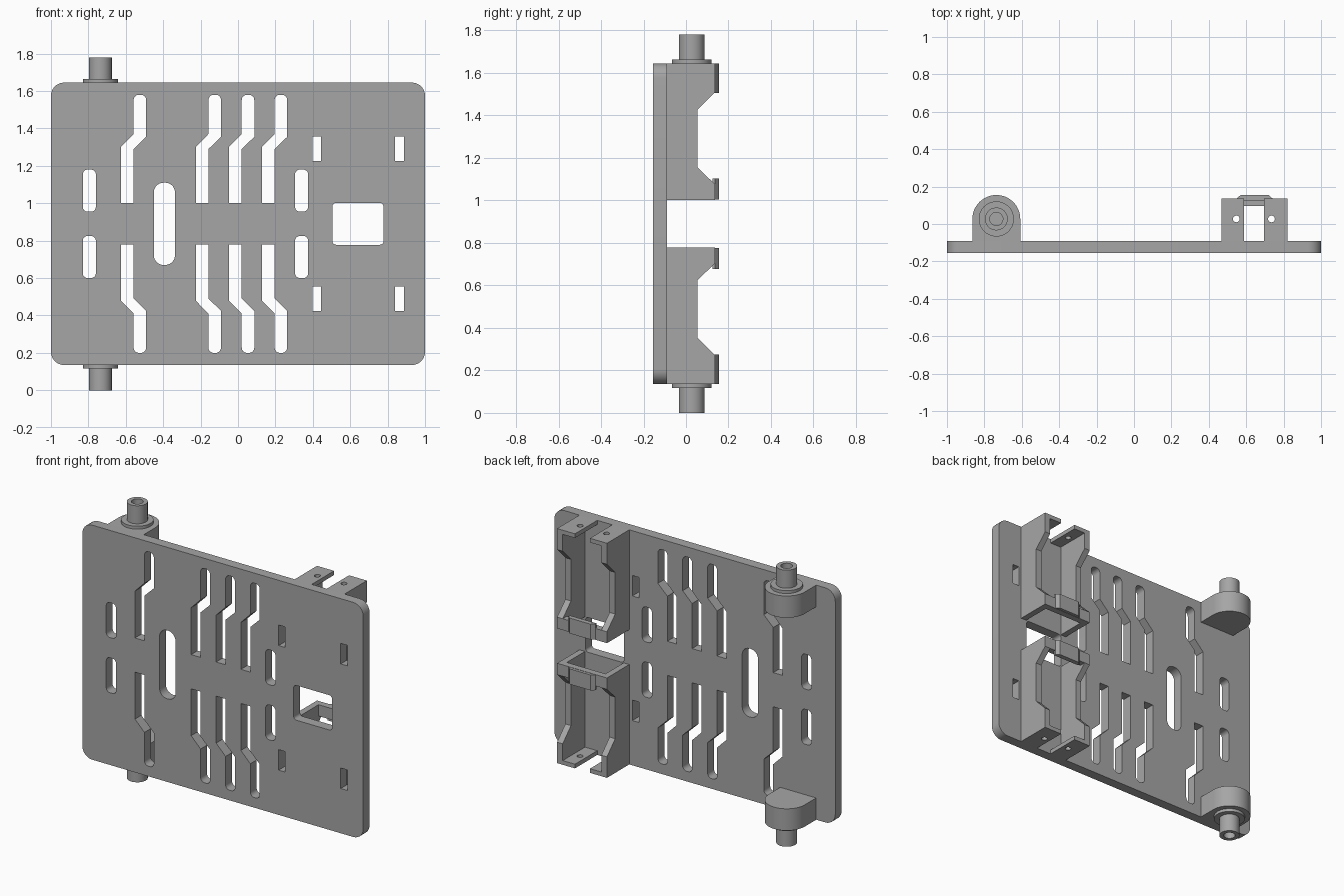
import bpy, bmesh, math
from mathutils import Matrix, Vector

cube = bpy.data.objects.get("Cube")
if cube:
    bpy.data.objects.remove(cube)

HEIGHT = 1.78            # overall height, mirrored about its middle
TOP, BOTTOM = 1.645, 0.135
FRONT, BACK = -0.155, -0.09

grey = bpy.data.materials.new("matte grey")
grey.use_nodes = True
grey.diffuse_color = (0.38, 0.38, 0.38, 1)
grey.node_tree.nodes["Principled BSDF"].inputs["Base Color"].default_value = (0.38, 0.38, 0.38, 1)

# Drawing planes: columns give where u, v and the extrusion go
PLANES = {
    "XZ": Matrix(((1, 0, 0, 0), (0, 0, 1, 0), (0, 1, 0, 0), (0, 0, 0, 1))),
    "YZ": Matrix(((0, 0, 1, 0), (1, 0, 0, 0), (0, 1, 0, 0), (0, 0, 0, 1))),
    "XY": Matrix.Identity(4),
}
FLIP = Matrix.Translation((0, 0, HEIGHT)) @ Matrix.Diagonal((1, 1, -1, 1))


def rounded(points, steps=7):
    """Outline from (u, v, radius); radii apply to right-angled corners."""
    out = []
    for i, (u, v, r) in enumerate(points):
        p = Vector((u, v))
        if not r:
            out.append(p)
            continue
        a = (Vector(points[i - 1][:2]) - p).normalized()
        b = (Vector(points[(i + 1) % len(points)][:2]) - p).normalized()
        for k in range(steps + 1):
            t = k / steps * math.pi / 2
            out.append(p + r * (a * (1 - math.sin(t)) + b * (1 - math.cos(t))))
    return out


def box(u0, v0, u1, v1, r=0):
    return rounded([(u0, v0, r), (u1, v0, r), (u1, v1, r), (u0, v1, r)])


def circle(u, v, r, n=40):
    return [Vector((u + r * math.cos(2 * math.pi * k / n),
                    v + r * math.sin(2 * math.pi * k / n))) for k in range(n)]


def add_mesh(name, bm):
    bmesh.ops.recalc_face_normals(bm, faces=bm.faces)
    mesh = bpy.data.meshes.new(name)
    bm.to_mesh(mesh)
    mesh.materials.clear()
    mesh.materials.append(grey)
    obj = bpy.data.objects.new(name, mesh)
    bpy.context.collection.objects.link(obj)
    bpy.ops.object.select_all(action="DESELECT")
    obj.select_set(True)
    bpy.context.view_layer.objects.active = obj
    bpy.ops.object.shade_smooth_by_angle(angle=math.radians(30))


def prism(name, loops, plane, lo, hi, mirrored=True):
    """Extrude an outline (first loop) with holes (other loops)."""
    curve = bpy.data.curves.new(name + "_outline", "CURVE")
    curve.dimensions = "2D"
    curve.fill_mode = "BOTH"
    curve.extrude = (hi - lo) / 2
    for loop in loops:
        spline = curve.splines.new("POLY")
        spline.points.add(len(loop) - 1)
        for point, co in zip(spline.points, loop):
            point.co = (co[0], co[1], 0, 1)
        spline.use_cyclic_u = True
    helper = bpy.data.objects.new(name + "_outline", curve)
    bpy.context.collection.objects.link(helper)
    graph = bpy.context.evaluated_depsgraph_get()
    source = bpy.data.meshes.new_from_object(helper.evaluated_get(graph))
    bpy.data.objects.remove(helper)

    bm = bmesh.new()
    bm.from_mesh(source)
    bpy.data.meshes.remove(source)
    bmesh.ops.remove_doubles(bm, verts=bm.verts, dist=0.0002)
    bm.transform(PLANES[plane] @ Matrix.Translation((0, 0, (lo + hi) / 2)))
    add_mesh("upper_" + name if mirrored else name, bm)
    if mirrored:
        bm.transform(FLIP)
        add_mesh("lower_" + name, bm)
    bm.free()


def flipped(loop):
    return [(u, HEIGHT - v) for u, v in loop]


# Plate cutouts: cranked slots, short slots and small windows in mirrored pairs
pairs = []
for x in (-0.625, -0.225, -0.047, 0.129):
    a, b, c = x, x + 0.067, x + 0.134
    pairs.append(rounded([(a, 1.0, 0), (b, 1.0, 0), (b, 1.29, 0), (c, 1.355, 0),
                          (c, 1.58, 0.028), (b, 1.58, 0.028), (b, 1.37, 0), (a, 1.302, 0)]))
for x in (-0.83, 0.305):
    pairs.append(box(x, 0.955, x + 0.07, 1.18, 0.026))
for x in (0.398, 0.84):
    pairs.append(box(x, 1.225, x + 0.047, 1.357))
holes = pairs + [flipped(loop) for loop in pairs]
holes.append(box(-0.45, 0.67, -0.337, 1.11, 0.052))
holes.append(box(0.505, 0.778, 0.778, 1.002, 0.02))
plate = box(-1, BOTTOM, 1, TOP, 0.07)
prism("mounting_plate", [plate] + holes, "XZ", FRONT, BACK, mirrored=False)

# Hinge bosses with collars and hollow pins
hx, hy, hr = -0.736, 0.027, 0.128
arch = [(hx + hr, BACK)]
arch += [(hx + hr * math.cos(math.pi * k / 24), hy + hr * math.sin(math.pi * k / 24))
         for k in range(25)]
arch.append((hx - hr, BACK))
bore = circle(hx, hy, 0.035)
prism("hinge_boss", [arch], "XY", 1.505, TOP)
prism("hinge_collar", [circle(hx, hy, 0.094), bore], "XY", TOP, 1.664)
prism("hinge_pin", [circle(hx, hy, 0.061), bore], "XY", TOP, HEIGHT)

# Channel brackets: cut-away side walls
x0, x1, wall = 0.467, 0.822, 0.04
rim, low = 0.137, 0.053
side = [(BACK, 1.002), (rim, 1.002), (rim, 1.075), (low, 1.157),
        (low, 1.425), (rim, 1.51), (rim, TOP), (BACK, TOP)]
prism("bracket_right_wall", [side], "YZ", x0, x0 + wall)
prism("bracket_left_wall", [side], "YZ", x1 - wall, x1)

# End tabs with screw holes, leaving a central notch
for name, a, b, screw in (("right", x0 + wall, 0.588, 0.547),
                          ("left", 0.695, x1 - wall, 0.735)):
    prism("bracket_%s_end_tab" % name,
          [box(a, BACK, b, rim), circle(screw, 0.027, 0.018, 20)],
          "XY", TOP - 0.027, TOP)

# Retaining band across the inner end, with a raised centre
band = box(x0 + wall, 0.095, x1 - wall, rim)
raised = [(0.55, 0.125), (0.55, rim), (0.57, -FRONT), (0.72, -FRONT),
          (0.74, rim), (0.74, 0.125)]
prism("retaining_band", [band], "XY", 1.002, 1.075)
prism("retaining_band_centre", [raised], "XY", 1.004, 1.103)
